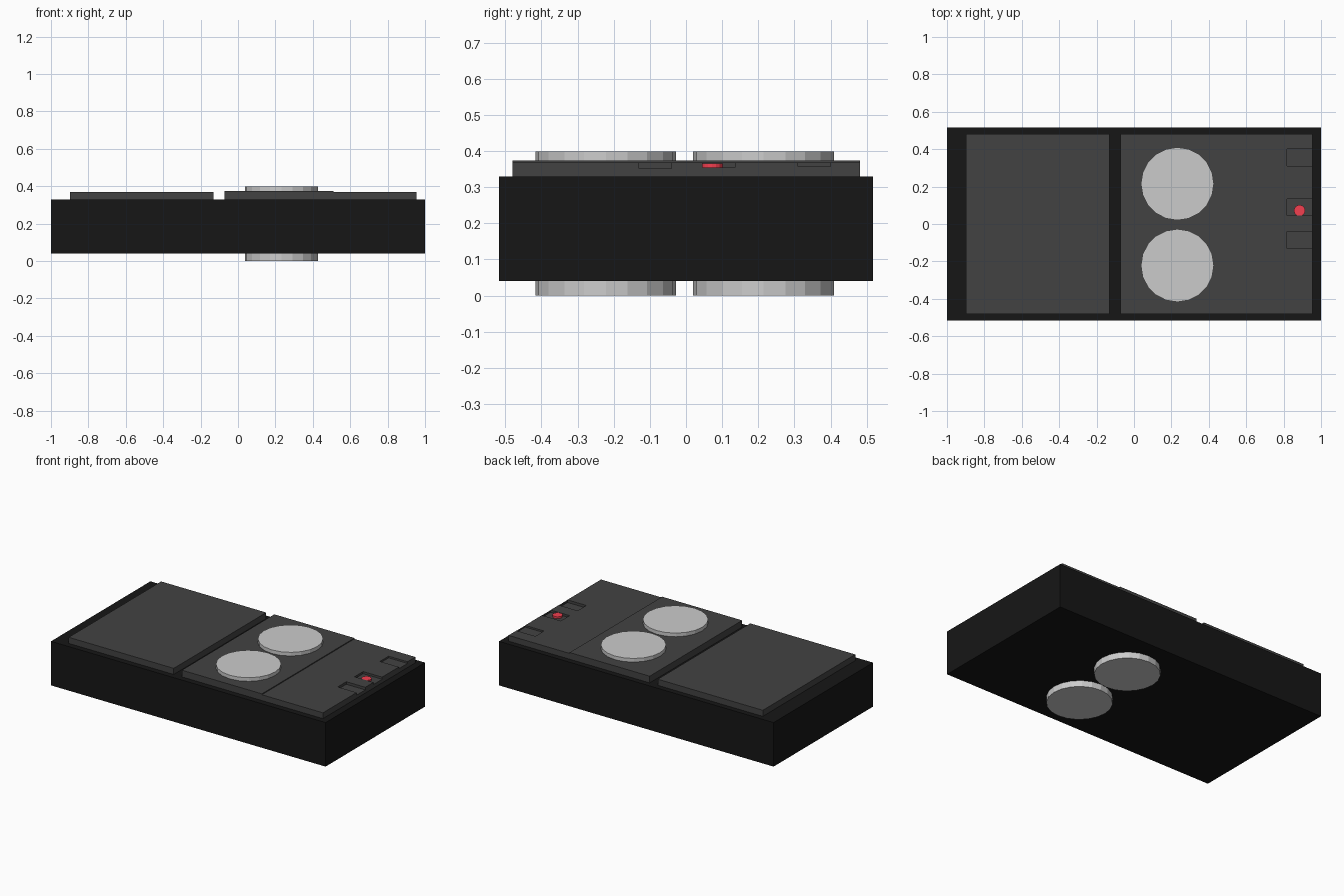
import bpy
import bmesh
from mathutils import Matrix, Vector

if "Cube" in bpy.data.objects:
    bpy.data.objects.remove(bpy.data.objects["Cube"])


def material(name, rgb):
    m = bpy.data.materials.new(name)
    m.diffuse_color = (*rgb, 1)
    m.use_nodes = True
    m.node_tree.nodes["Principled BSDF"].inputs["Base Color"].default_value = m.diffuse_color
    return m


BLACK = material("black_casing", (0.008, 0.008, 0.008))
DARK = material("dark_panel", (0.055, 0.055, 0.055))
RED = material("red_button", (0.9, 0.05, 0.08))


def finish(name, bm, mat):
    me = bpy.data.meshes.new(name)
    bm.to_mesh(me)
    bm.free()
    ob = bpy.data.objects.new(name, me)
    bpy.context.collection.objects.link(ob)
    if mat:
        me.materials.append(mat)
    return ob


def box(name, x, y, z, mat=None):
    bm = bmesh.new()
    size = Vector((x[1] - x[0], y[1] - y[0], z[1] - z[0]))
    mid = Vector((x[0] + x[1], y[0] + y[1], z[0] + z[1])) / 2
    bmesh.ops.create_cube(bm, size=1, matrix=Matrix.Translation(mid) @ Matrix.Diagonal((*size, 1)))
    return finish(name, bm, mat)


def disc(name, x, y, z, r, sides, mat=None):
    bm = bmesh.new()
    bmesh.ops.create_cone(bm, cap_ends=True, segments=sides, radius1=r, radius2=r,
                          depth=z[1] - z[0],
                          matrix=Matrix.Translation((x, y, (z[0] + z[1]) / 2)))
    return finish(name, bm, mat)


# Casing and top panels
PANEL_Y = (-0.48, 0.482)
box("casing", (-1, 1), (-0.517, 0.517), (0.04, 0.33), BLACK)
box("left_panel", (-0.897, -0.132), PANEL_Y, (0.32, 0.37), DARK)
box("disc_panel", (-0.073, 0.51), PANEL_Y, (0.32, 0.374), DARK)
control = box("control_panel", (0.51, 0.955), PANEL_Y, (0.32, 0.368), DARK)

# Notches open to the right edge of the control panel
for i, (y, floor) in enumerate([(-0.085, 0.351), (0.09, 0.354), (0.355, 0.357)]):
    cutter = box(f"notch_cutter_{i}", (0.817, 1.0), (y - 0.045, y + 0.045), (floor, 0.4))
    cutter.hide_render = True
    cutter.hide_viewport = True
    mod = control.modifiers.new(f"notch_{i}", 'BOOLEAN')
    mod.operation = 'DIFFERENCE'
    mod.solver = 'EXACT'
    mod.object = cutter

# Discs passing through the casing
for name, y in (("front_disc", -0.222), ("back_disc", 0.215)):
    disc(name, 0.232, y, (0, 0.398), 0.195, 20)

# Red button in the middle notch
disc("red_button", 0.885, 0.072, (0.35, 0.366), 0.03, 16, RED)
